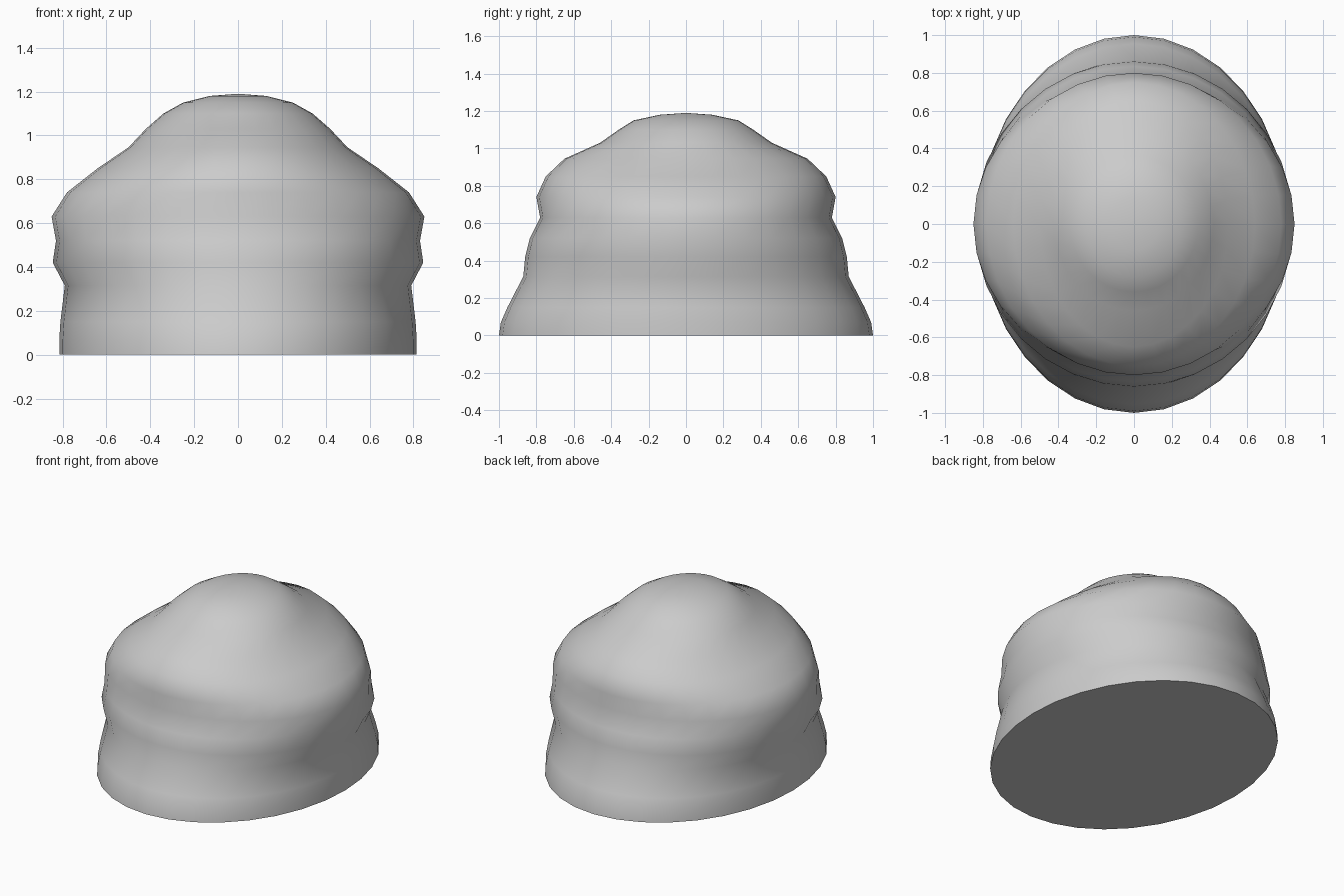
import bpy, bmesh, math

if "Cube" in bpy.data.objects:
    bpy.data.objects.remove(bpy.data.objects["Cube"])

SEGMENTS = 32
# cross-sections from the base up: height, half width, half depth
RINGS = [
    (0.00, 0.815, 1.00), (0.07, 0.815, 0.99), (0.15, 0.81, 0.955),
    (0.315, 0.79, 0.87), (0.42, 0.845, 0.86), (0.52, 0.83, 0.835),
    (0.63, 0.85, 0.78), (0.74, 0.78, 0.80), (0.85, 0.64, 0.75),
    (0.945, 0.50, 0.65), (1.03, 0.42, 0.46), (1.10, 0.34, 0.36),
    (1.15, 0.25, 0.28), (1.18, 0.13, 0.14),
]
TOP = 1.19

grey = bpy.data.materials.new("plain_grey")
grey.diffuse_color = (0.6, 0.6, 0.6, 1)
grey.use_nodes = True
grey.node_tree.nodes["Principled BSDF"].inputs["Base Color"].default_value = grey.diffuse_color

bm = bmesh.new()

# stacked oval rings
rings = []
for z, rx, ry in RINGS:
    angles = [2 * math.pi * i / SEGMENTS for i in range(SEGMENTS)]
    rings.append([bm.verts.new((rx * math.cos(a), ry * math.sin(a), z)) for a in angles])

# side walls
for low, high in zip(rings, rings[1:]):
    for i in range(SEGMENTS):
        j = (i + 1) % SEGMENTS
        bm.faces.new((low[i], low[j], high[j], high[i]))

# rounded crown and flat underside
tip = bm.verts.new((0, 0, TOP))
for i in range(SEGMENTS):
    bm.faces.new((rings[-1][i], rings[-1][(i + 1) % SEGMENTS], tip))
bm.faces.new(list(reversed(rings[0])))

mesh = bpy.data.meshes.new("domed_body")
bm.to_mesh(mesh)
bm.free()
mesh.materials.append(grey)
body = bpy.data.objects.new("domed_body", mesh)
bpy.context.collection.objects.link(body)

# smooth walls with a crisp base edge
bpy.context.view_layer.objects.active = body
body.select_set(True)
bpy.ops.object.shade_smooth_by_angle(angle=math.radians(60))
